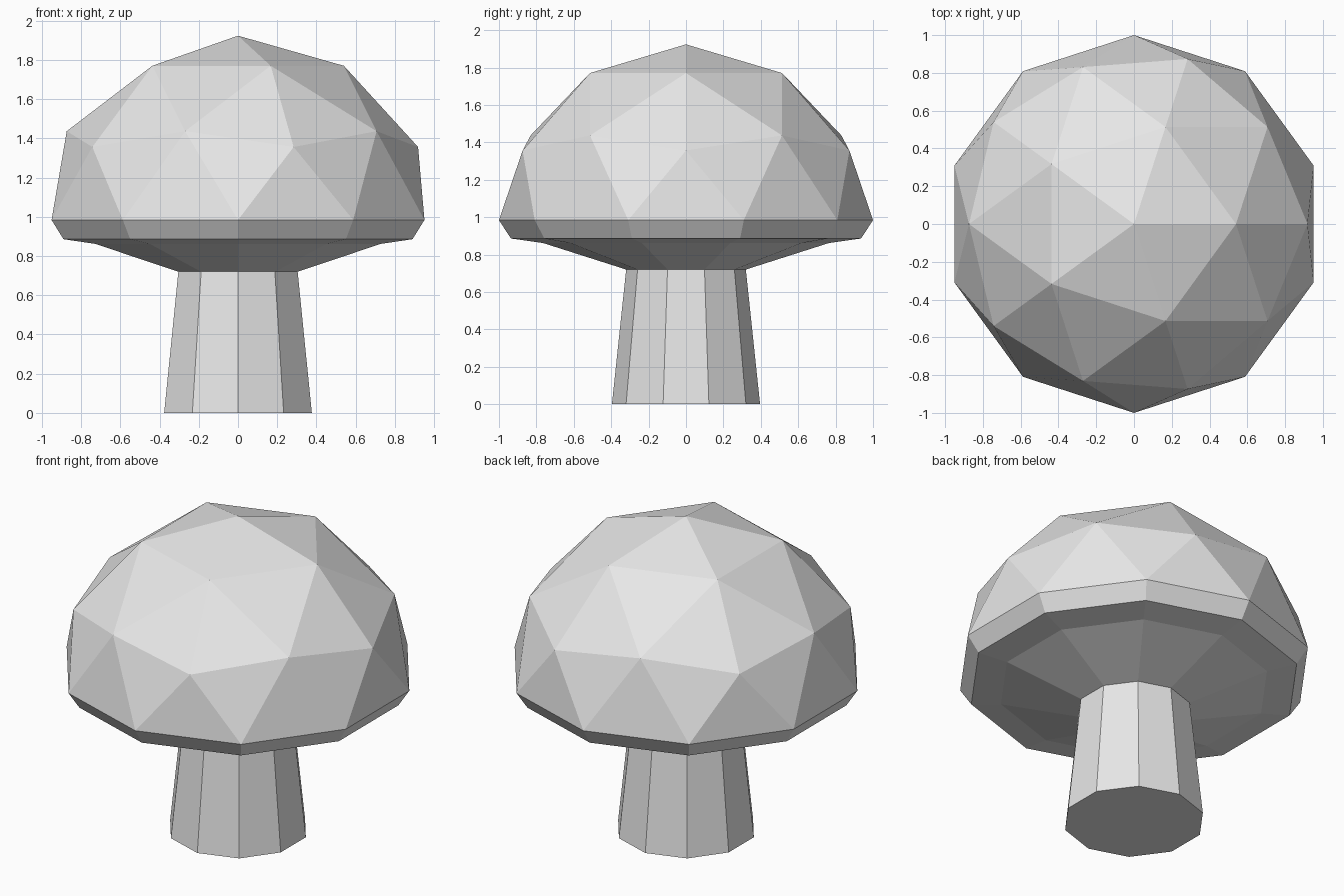
import bpy, bmesh
from math import sin, cos, pi
from mathutils import Vector

cube = bpy.data.objects.get("Cube")
if cube:
    bpy.data.objects.remove(cube)

# Single plain grey for the whole model
grey = bpy.data.materials.new("plain_grey")
grey.use_nodes = True
colour = (0.8, 0.8, 0.8, 1)
grey.diffuse_color = colour
grey.node_tree.nodes["Principled BSDF"].inputs["Base Color"].default_value = colour

RADIUS = 1.027
CENTRE_Z = 0.897
STEM_TOP = 0.72


def finish(name, bm):
    """Turn a bmesh into a flat-shaded object."""
    bmesh.ops.recalc_face_normals(bm, faces=bm.faces)
    mesh = bpy.data.meshes.new(name)
    bm.to_mesh(mesh)
    bm.free()
    mesh.materials.append(grey)
    obj = bpy.data.objects.new(name, mesh)
    bpy.context.collection.objects.link(obj)


def place(vert, radius, z):
    """Move a vertex to a given radius and height, keeping its bearing."""
    flat = Vector((vert.co.x, vert.co.y, 0)).normalized() * radius
    vert.co = (flat.x, flat.y, z)


# Cap: upper half of a faceted sphere, with its rim raised slightly
bm = bmesh.new()
bmesh.ops.create_icosphere(bm, subdivisions=2, radius=RADIUS)
bmesh.ops.delete(bm, geom=[v for v in bm.verts if v.co.z < -0.1], context="VERTS")
for v in bm.verts:
    if abs(v.co.z) < 0.1:
        place(v, 1.0, 0.984)
    else:
        v.co.z += CENTRE_Z

# Cap edge and underside, extruded ring by ring towards the stem
edges = [e for e in bm.edges if e.is_boundary]
for radius, z in ((0.936, 0.886), (0.765, 0.862), (0.32, STEM_TOP)):
    new = bmesh.ops.extrude_edge_only(bm, edges=edges)["geom"]
    edges = [g for g in new if isinstance(g, bmesh.types.BMEdge) and g.is_boundary]
    for v in {v for e in edges for v in e.verts}:
        place(v, radius, z)
bmesh.ops.contextual_create(bm, geom=edges)
finish("mushroom_cap", bm)

# Stem: tapered ten-sided column with a corner facing the front
bm = bmesh.new()
rings = [[bm.verts.new((r * sin(i * pi / 5), r * cos(i * pi / 5), z)) for i in range(10)]
         for r, z in ((0.396, 0), (0.32, STEM_TOP))]
low, high = rings
for i in range(10):
    j = (i + 1) % 10
    bm.faces.new((low[i], low[j], high[j], high[i]))
bm.faces.new(low)
finish("mushroom_stem", bm)
